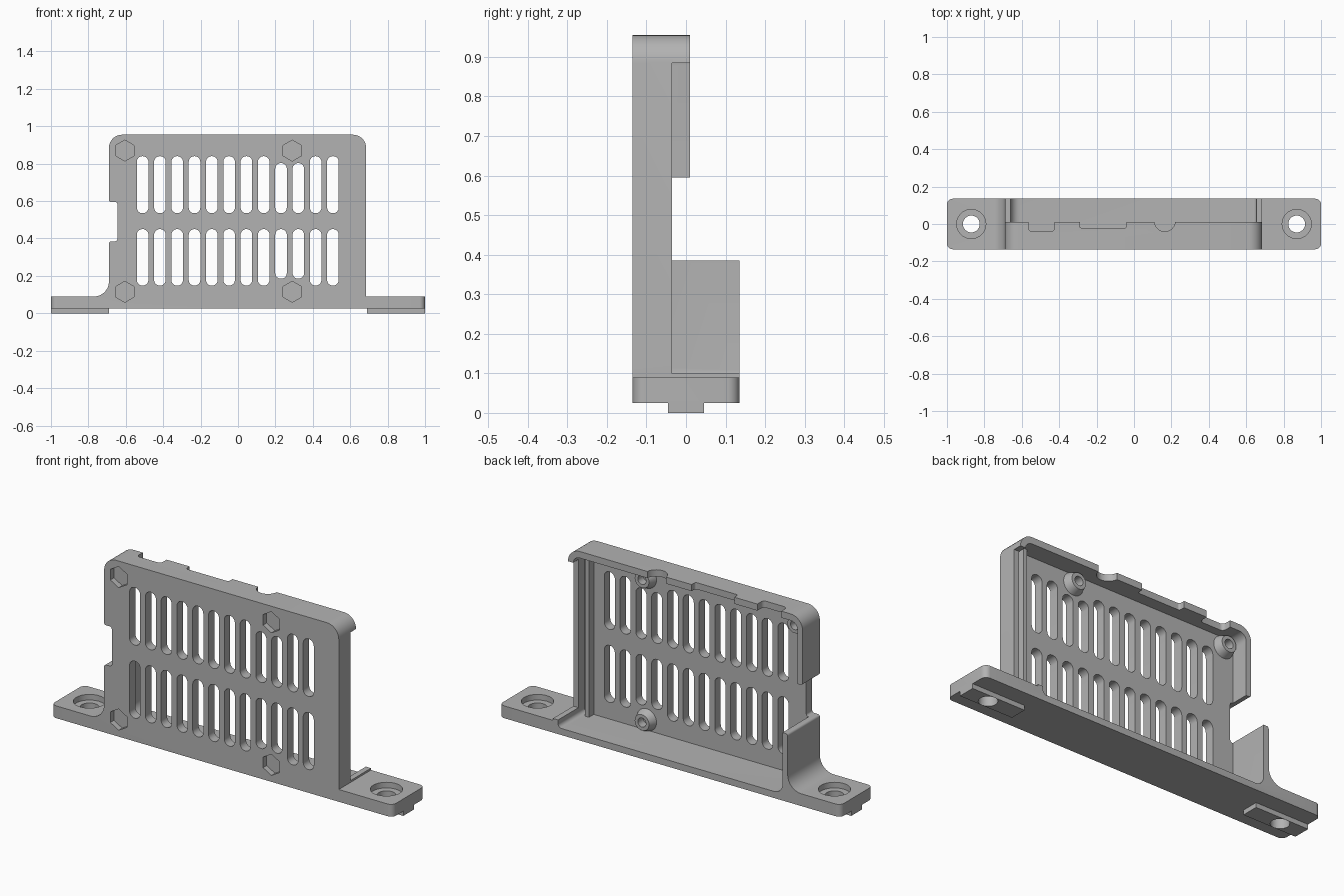
import bpy, bmesh
from math import sin, cos, pi, radians
from mathutils import Vector

if "Cube" in bpy.data.objects:
    bpy.data.objects.remove(bpy.data.objects["Cube"])

grey = bpy.data.materials.new("light grey plastic")
grey.use_nodes = True
grey.diffuse_color = (0.45, 0.45, 0.45, 1)
grey.node_tree.nodes["Principled BSDF"].inputs["Base Color"].default_value = grey.diffuse_color


def rounded(corners, steps=8):
    """Polygon from (u, v, radius) corners, each rounded by its radius."""
    out = []
    for i, (u, v, r) in enumerate(corners):
        p = Vector((u, v))
        if not r:
            out.append(p)
            continue
        a = (Vector(corners[i - 1][:2]) - p).normalized()
        b = (Vector(corners[(i + 1) % len(corners)][:2]) - p).normalized()
        centre = p + (a + b) * r
        for k in range(steps + 1):
            t = k / steps * pi / 2
            out.append(centre - b * r * cos(t) - a * r * sin(t))
    return out


def rect(u0, u1, v0, v1, r=0.0):
    return rounded([(u0, v0, r), (u1, v0, r), (u1, v1, r), (u0, v1, r)])


def circle(u, v, r, n=32, turn=0.0):
    return [Vector((u + r * cos(turn + 2 * pi * k / n), v + r * sin(turn + 2 * pi * k / n)))
            for k in range(n)]


def loft(bm, axis, start, start_pos, end, end_pos):
    """Closed solid between two matching outlines along y or z."""
    def ring(pts, t):
        return [bm.verts.new((p.x, t, p.y) if axis == "y" else (p.x, p.y, t)) for p in pts]
    a, b = ring(start, start_pos), ring(end, end_pos)
    bm.faces.new(a)
    bm.faces.new(b[::-1])
    for i in range(len(a)):
        j = (i + 1) % len(a)
        bm.faces.new((a[j], a[i], b[i], b[j]))


def solid(name, axis, parts):
    """Object from (outline, start, end) or (outline, start, end, end outline) parts."""
    bm = bmesh.new()
    for part in parts:
        end = part[3] if len(part) > 3 else part[0]
        loft(bm, axis, part[0], part[1], end, part[2])
    bmesh.ops.recalc_face_normals(bm, faces=bm.faces)
    mesh = bpy.data.meshes.new(name)
    bm.to_mesh(mesh)
    bm.free()
    mesh.materials.append(grey)
    obj = bpy.data.objects.new(name, mesh)
    bpy.context.collection.objects.link(obj)
    return obj


# Front silhouette: flanges, panel, side notch and outer fillet
body = solid("vented_bracket", "y", [(rounded([
    (-1.1, .025, 0), (1.1, .025, 0), (1.1, .09, 0), (.685, .09, 0),
    (.685, .955, .07), (-.69, .955, .07), (-.69, .595, .012), (-.645, .595, .012),
    (-.645, .385, .012), (-.69, .385, .012), (-.69, .09, .08), (-1.1, .09, 0)]), -.2, .2)])
helpers = []


def combine(operation, name, axis, parts):
    tool = solid(name, axis, parts)
    tool.hide_render = True
    helpers.append(tool)
    mod = body.modifiers.new(name, "BOOLEAN")
    mod.operation, mod.object, mod.solver = operation, tool, "EXACT"


# Locating pads under the flanges, then the rounded plan trim
combine("UNION", "pads", "z", [(rect(min(s * .69, s * 1.1), max(s * .69, s * 1.1), -.045, .045), 0, .05)
                               for s in (-1, 1)])
combine("INTERSECT", "plan_trim", "z", [(rect(-1, 1, -.135, .135, .03), -.1, 1.2)])

# Hollow back, shallow upper part and shorter left wall
combine("DIFFERENCE", "cavity", "y", [(rounded([
    (-.66, .06, .05), (.655, .06, .02), (.655, .92, .04), (-.66, .92, .04)]), -.085, .3)])
combine("DIFFERENCE", "upper_back", "y", [(rect(-1.2, 1.2, .3849, 1.1), .01, .3)])
combine("DIFFERENCE", "left_wall_back", "y", [(rect(.5, .8, .1, .885), -.035, .3)])

# Cable notches in the top wall
combine("DIFFERENCE", "top_notches", "z", [
    (rect(-.565, -.425, -.04, .1, .02), .8, 1.1),
    (rect(-.29, -.04, -.022, .1, .012), .8, 1.1),
    (circle(.165, .015, .055), .8, 1.1)])

# Flange holes with counterbores
combine("DIFFERENCE", "flange_holes", "z", [(circle(s * .87, 0, .045), -.1, .2) for s in (-1, 1)])
combine("DIFFERENCE", "counterbores", "z", [(circle(s * .87, 0, .078), .06, .2) for s in (-1, 1)])

# Two rows of ventilation slots
slots = []
for i in range(12):
    x = -.51 + i * .0925
    short = .037 if i in (8, 9) else 0
    slots += [(rect(x - .031, x + .031, .535, .84 - short, .0305), -.2, 0),
              (rect(x - .031, x + .031, .148 + short, .45, .0305), -.2, 0)]
combine("DIFFERENCE", "vent_slots", "y", slots)

# Screw bosses behind the panel, nut pockets in front
screws = [(x, z) for x in (-.605, .29) for z in (.115, .87)]
combine("UNION", "bosses", "y", [(circle(x, z, .062), -.095, -.045, circle(x, z, .042))
                                 for x, z in screws])
combine("DIFFERENCE", "screw_holes", "y", [(circle(x, z, .024, 24), -.09, .0) for x, z in screws])
combine("DIFFERENCE", "nut_pockets", "y", [(circle(x, z, .056, 6, pi / 2), -.2, -.105)
                                           for x, z in screws])

# Vertical rib beside the left wall
combine("UNION", "guide_rib", "y", [(rect(.6, .622, .05, .93), -.1, -.045)])

# Bake the combined shape and drop the helpers
graph = bpy.context.evaluated_depsgraph_get()
graph.update()
baked = bpy.data.meshes.new_from_object(body.evaluated_get(graph))
body.modifiers.clear()
body.data = baked
baked.materials.clear()
baked.materials.append(grey)
for poly in baked.polygons:
    poly.material_index = 0
for tool in helpers:
    bpy.data.objects.remove(tool)

bpy.ops.object.select_all(action="DESELECT")
body.select_set(True)
bpy.context.view_layer.objects.active = body
bpy.ops.object.shade_smooth_by_angle(angle=radians(30))
